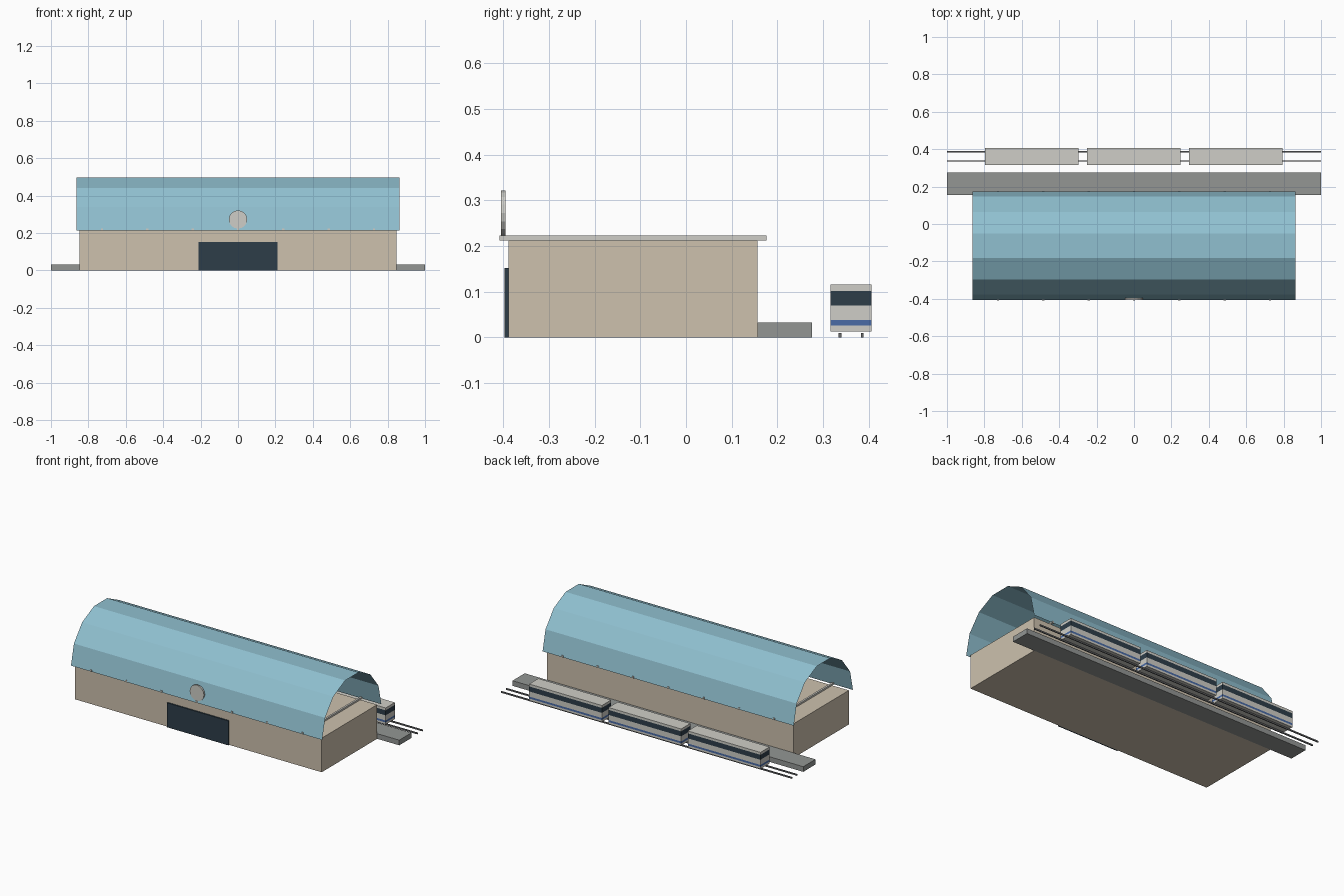
import bpy, bmesh, math
from mathutils import Vector

cube = bpy.data.objects.get("Cube")
if cube:
    bpy.data.objects.remove(cube, do_unlink=True)


def material(name, hex_code):
    def linear(c):
        return c / 12.92 if c <= 0.04045 else ((c + 0.055) / 1.055) ** 2.4
    rgb = [linear(v / 255) for v in bytes.fromhex(hex_code)]
    mat = bpy.data.materials.new(name)
    mat.use_nodes = True
    mat.diffuse_color = (*rgb, 1)
    shader = next(n for n in mat.node_tree.nodes if n.type == 'BSDF_PRINCIPLED')
    shader.inputs["Base Color"].default_value = (*rgb, 1)
    return mat


SANDSTONE = material("sandstone", "CDC1AE")
ROOF_BLUE = material("roof_blue", "90C0D0")
OFF_WHITE = material("off_white", "CFCEC7")
NAVY = material("dark_navy", "2D3D49")
STRIPE = material("stripe_blue", "4A6BA6")
CONCRETE = material("concrete_grey", "939694")
STEEL = material("rail_steel", "66686A")


def add_object(name, bm, *mats):
    mesh = bpy.data.meshes.new(name)
    bm.to_mesh(mesh)
    bm.free()
    for m in mats:
        mesh.materials.append(m)
    obj = bpy.data.objects.new(name, mesh)
    bpy.context.collection.objects.link(obj)
    return obj


def box_bmesh(x, y, z):
    """Box from (min, max) ranges."""
    bm = bmesh.new()
    bmesh.ops.create_cube(bm, size=1)
    for v in bm.verts:
        v.co = Vector([r[0] if c < 0 else r[1] for c, r in zip(v.co, (x, y, z))])
    return bm


def box(name, x, y, z, mat):
    return add_object(name, box_bmesh(x, y, z), mat)


MID_Y = -0.116
WALL_TOP = 0.212

# Station hall, entrance and platform
box("station_hall", (-0.848, 0.848), (-0.389, 0.156), (0, WALL_TOP), SANDSTONE)
box("entrance_door", (-0.212, 0.212), (-0.397, -0.388), (0, 0.152), NAVY)
box("platform", (-1, 1), (0.156, 0.276), (0, 0.032), CONCRETE)

# Open barrel roof: a thin sheet with seven flat facets
bm = bmesh.new()
facets, radius = 7, 0.291
rows = []
for i in range(facets + 1):
    a = math.pi * i / facets
    y, z = MID_Y - radius * math.cos(a), WALL_TOP + radius * math.sin(a)
    rows.append([bm.verts.new((x, y, z)) for x in (-0.864, 0.864)])
for low, high in zip(rows, rows[1:]):
    bm.faces.new((low[0], low[1], high[1], high[0]))
add_object("barrel_roof", bm, ROOF_BLUE)

# Tie beams across the hall under the roof
for i in range(-3, 4):
    x = i * 0.2425
    box(f"tie_beam_{i + 4}", (x - 0.006, x + 0.006),
        (MID_Y - 0.2925, MID_Y + 0.2925), (WALL_TOP, 0.223), OFF_WHITE)

# Round clock above the entrance
bpy.ops.mesh.primitive_cylinder_add(vertices=16, radius=0.049, depth=0.01,
                                    location=(0, -0.4, 0.272),
                                    rotation=(math.pi / 2, 0, 0))
clock = bpy.context.object
clock.name = "clock"
clock.data.materials.append(OFF_WHITE)

# Rails
for side, y in (("inner", 0.337), ("outer", 0.386)):
    box(f"{side}_rail", (-1, 1), (y - 0.003, y + 0.003), (0, 0.009), STEEL)

# Train cars, with the window band and stripe cut into the body by height
BANDS = ((0.026, 0.038, 2), (0.07, 0.101, 1))
for i in (-1, 0, 1):
    x = i * 0.5455 - 0.001
    bm = box_bmesh((x - 0.25, x + 0.25), (0.316, 0.406), (0.013, 0.116))
    for low, high, _ in BANDS:
        for z in (low, high):
            bmesh.ops.bisect_plane(bm, geom=bm.verts[:] + bm.edges[:] + bm.faces[:],
                                   plane_co=(0, 0, z), plane_no=(0, 0, 1))
    for f in bm.faces:
        z = f.calc_center_median().z
        for low, high, index in BANDS:
            if low < z < high:
                f.material_index = index
    add_object(f"train_car_{i + 2}", bm, OFF_WHITE, NAVY, STRIPE)
